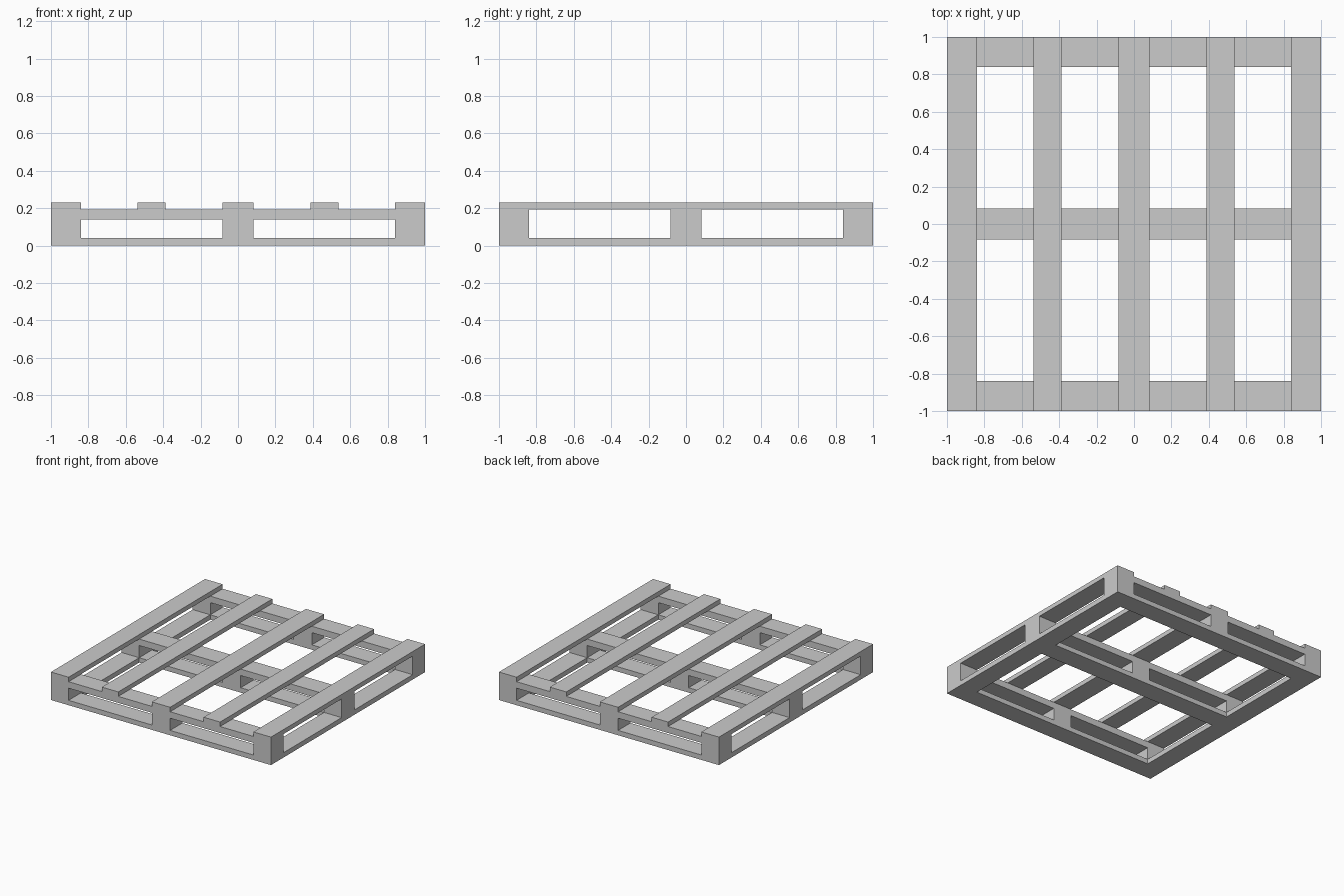
import bpy, bmesh

if "Cube" in bpy.data.objects:
    bpy.data.objects.remove(bpy.data.objects["Cube"])

# Layer heights: bottom frame, blocks, cross boards, deck boards
Z0, Z1, Z2, Z3, Z4 = 0.0, 0.04, 0.14, 0.193, 0.23
E = 0.84     # inner edge of the outer boards
M = 0.083    # half width of the centre boards
SPANS = {"low": (-1, -E), "middle": (-M, M), "high": (E, 1)}


def box(name, x, y, z):
    """Axis-aligned box from (min, max) ranges."""
    bm = bmesh.new()
    bmesh.ops.create_cube(bm, size=1)
    size = [r[1] - r[0] for r in (x, y, z)]
    mid = [(r[1] + r[0]) / 2 for r in (x, y, z)]
    bmesh.ops.scale(bm, vec=size, verts=bm.verts)
    mesh = bpy.data.meshes.new(name)
    bm.to_mesh(mesh)
    bm.free()
    ob = bpy.data.objects.new(name, mesh)
    ob.location = mid
    bpy.context.collection.objects.link(ob)
    return ob


full = (-1, 1)
for row, y in SPANS.items():
    # Bottom skids and upper cross boards running left to right
    box("bottom_board_" + row, full, y, (Z0, Z1))
    box("cross_board_" + row, full, y, (Z2, Z3))
    # Nine spacer blocks
    for col, x in SPANS.items():
        box(f"block_{row}_{col}", x, y, (Z1, Z2))

# Side pieces closing the bottom frame between the skids
for side in ("low", "high"):
    for part, y in (("front", (-E, -M)), ("back", (M, E))):
        box(f"bottom_side_{side}_{part}", SPANS[side], y, (Z0, Z1))

# Five deck boards running front to back
deck = list(SPANS.values()) + [(-0.537, -0.388), (0.388, 0.537)]
for i, x in enumerate(sorted(deck)):
    box(f"deck_board_{i + 1}", x, full, (Z3, Z4))
